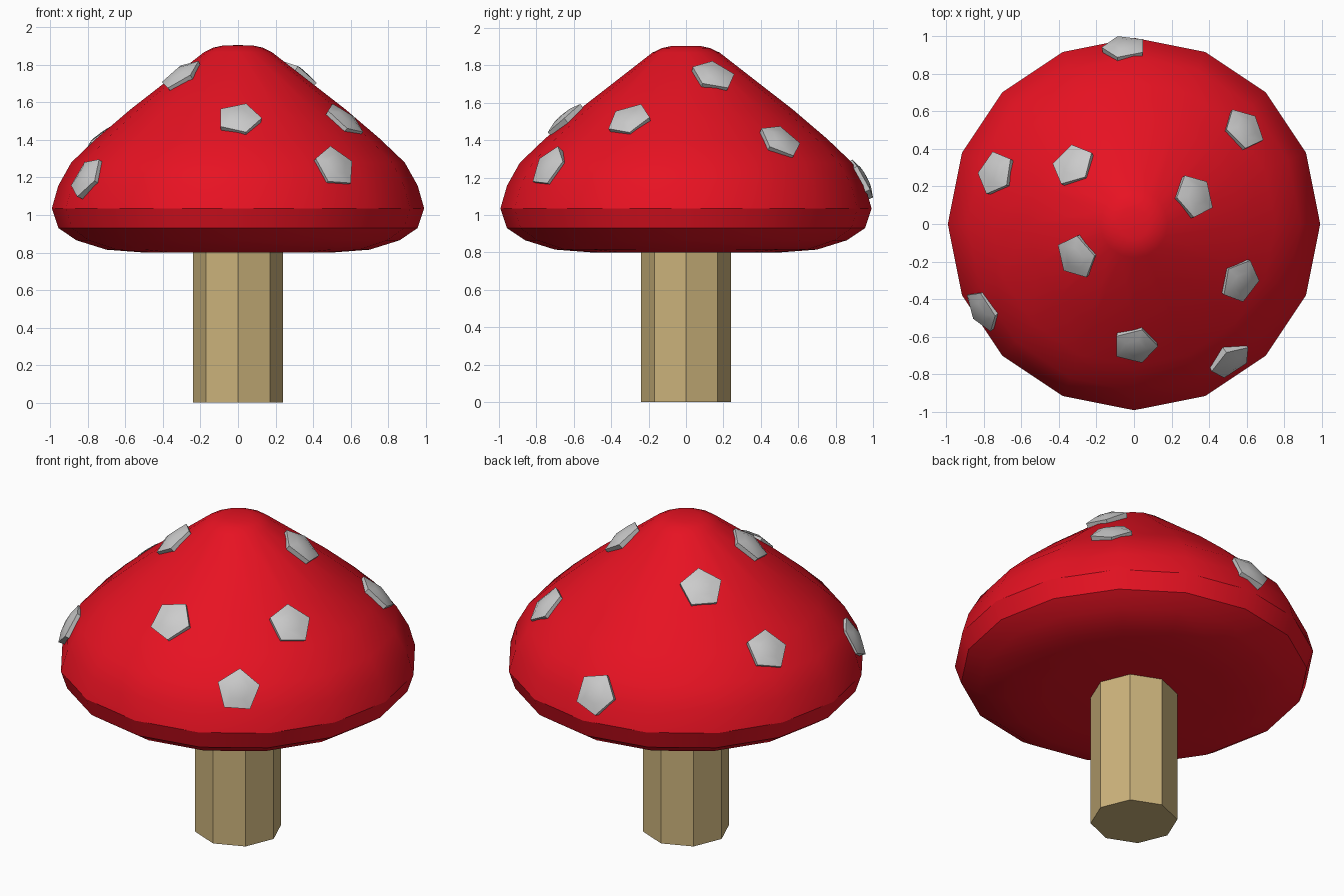
import bpy, bmesh
from math import cos, sin, tau, radians
from mathutils import Vector, Matrix

if "Cube" in bpy.data.objects:
    bpy.data.objects.remove(bpy.data.objects["Cube"])


def paint(obj, name, rgb):
    mat = bpy.data.materials.new(name)
    mat.diffuse_color = (*rgb, 1)
    mat.use_nodes = True
    mat.node_tree.nodes["Principled BSDF"].inputs["Base Color"].default_value = mat.diffuse_color
    obj.data.materials.append(mat)


def lathe(name, profile, sides, smooth=None):
    """Closed solid of revolution; first and last profile points lie on the axis."""
    bm = bmesh.new()
    top = bm.verts.new((0, 0, profile[0][1]))
    end = bm.verts.new((0, 0, profile[-1][1]))
    rings = [[bm.verts.new((r * cos(tau * i / sides), r * sin(tau * i / sides), z))
              for i in range(sides)] for r, z in profile[1:-1]]
    for i in range(sides):
        j = (i + 1) % sides
        bm.faces.new((top, rings[0][i], rings[0][j]))
        for a, b in zip(rings, rings[1:]):
            bm.faces.new((a[i], b[i], b[j], a[j]))
        bm.faces.new((end, rings[-1][j], rings[-1][i]))
    bmesh.ops.recalc_face_normals(bm, faces=bm.faces)
    mesh = bpy.data.meshes.new(name)
    bm.to_mesh(mesh)
    bm.free()
    obj = bpy.data.objects.new(name, mesh)
    bpy.context.collection.objects.link(obj)
    if smooth:
        bpy.ops.object.select_all(action='DESELECT')
        obj.select_set(True)
        bpy.context.view_layer.objects.active = obj
        bpy.ops.object.shade_smooth_by_angle(angle=radians(smooth))
    return obj


# Stem: flat-sided octagon
stem = lathe("stem", [(0, 0.82), (0.24, 0.82), (0.24, 0), (0, 0)], 8)
paint(stem, "tan", (0.60, 0.45, 0.20))

# Cap: 16-sided cone with rounded tip and tucked rim
cap_profile = [(0, 1.905), (0.08, 1.903), (0.13, 1.892), (0.18, 1.868), (0.57, 1.565),
               (0.755, 1.407), (0.888, 1.28), (0.957, 1.157), (0.992, 1.035),
               (0.957, 0.93), (0.86, 0.865), (0.70, 0.815), (0.50, 0.80), (0, 0.80)]
cap = lathe("cap", cap_profile, 16, 25)
paint(cap, "red", (0.80, 0.006, 0.016))

# Spots: domed pentagons seated on the cap (x, y, and plan direction of one corner)
spots = [(-0.05, 0.93, -0.04, -0.06), (0.58, 0.50, 0.05, -1), (-0.73, 0.27, -0.1, 1),
         (-0.32, 0.31, -0.05, 1), (0.315, 0.145, -0.05, -1), (-0.30, -0.17, 0.05, 1),
         (0.56, -0.30, 0.1, -1), (-0.80, -0.455, 1, -0.35), (0.005, -0.64, 1, 0),
         (0.51, -0.725, -0.4, 0.8)]
bpy.context.view_layer.update()
for n, (x, y, dx, dy) in enumerate(spots, 1):
    # Surface slope averaged over the spot's footprint
    radial = Vector((x, y, 0)).normalized()
    hit, pos, normal, _ = cap.ray_cast(Vector((x, y, 3)), Vector((0, 0, -1)))
    normal = (radial * Vector((normal.x, normal.y)).length
              + Vector((0, 0, normal.z))).normalized()
    corner = Vector((dx, dy, -(dx * normal.x + dy * normal.y) / normal.z)).normalized()
    side = normal.cross(corner)
    spot = lathe(f"spot_{n}", [(0, 0.04), (0.06, 0.036), (0.122, 0.018),
                               (0.114, -0.03), (0, -0.03)], 5, 30)
    spot.matrix_world = Matrix.Translation(pos) @ Matrix(
        (corner, side, normal)).transposed().to_4x4()
